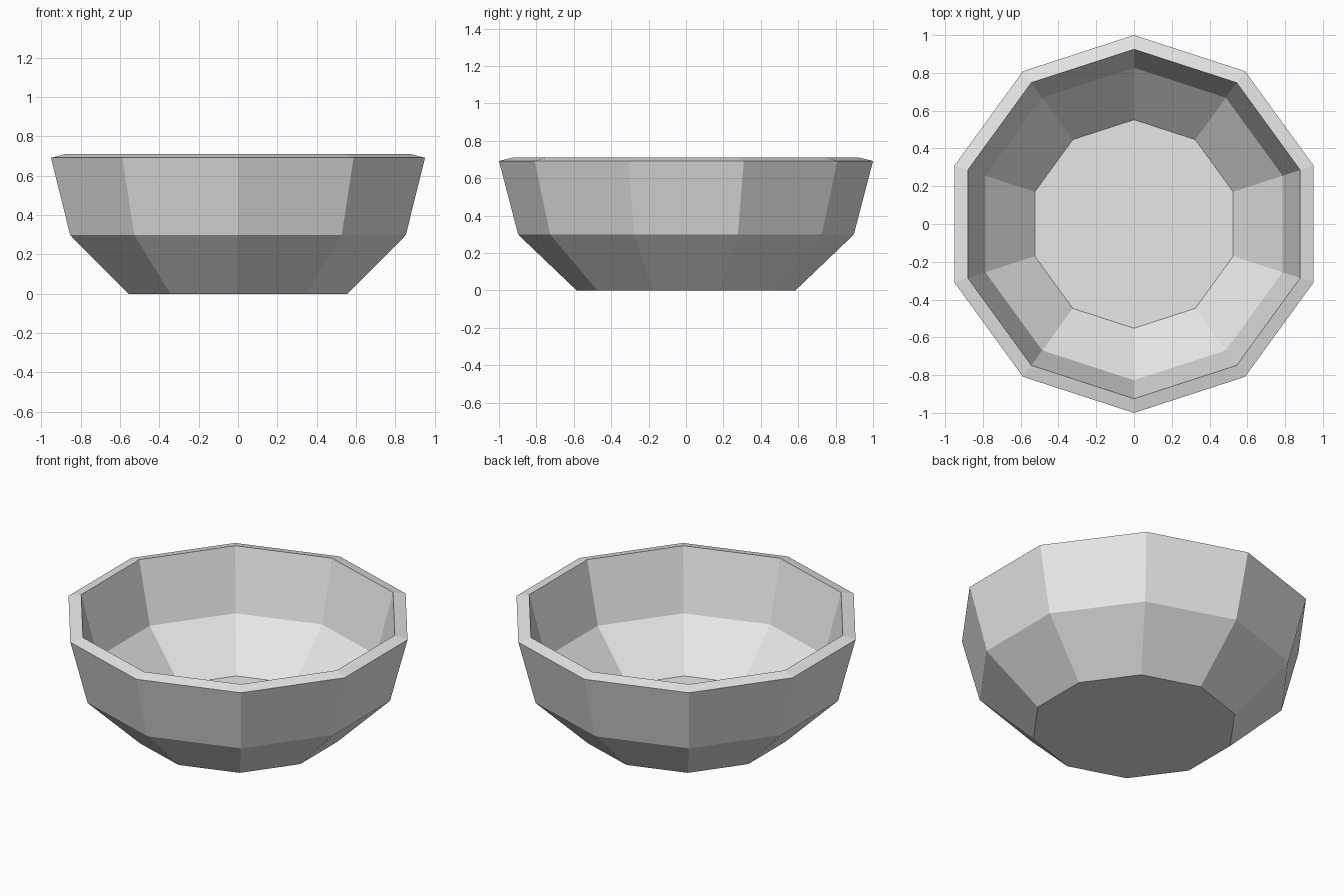
import bpy
import bmesh
from math import cos, sin, tau

SIDES = 10

# Remove the default object
cube = bpy.data.objects.get("Cube")
if cube:
    bpy.data.objects.remove(cube, do_unlink=True)


def make_material(name, colour):
    mat = bpy.data.materials.new(name)
    mat.use_nodes = True
    mat.diffuse_color = colour
    mat.node_tree.nodes["Principled BSDF"].inputs["Base Color"].default_value = colour
    return mat


def lathe(name, profile, material):
    """Turn a (radius, height) profile into a faceted solid, capped at both ends."""
    bm = bmesh.new()
    rings = []
    for radius, z in profile:
        ring = []
        for i in range(SIDES):
            angle = tau * (i / SIDES + 0.25)  # a corner points along y
            ring.append(bm.verts.new((radius * cos(angle), radius * sin(angle), z)))
        rings.append(ring)
    for low, high in zip(rings, rings[1:]):
        for i in range(SIDES):
            j = (i + 1) % SIDES
            bm.faces.new((low[i], low[j], high[j], high[i]))
    bm.faces.new(rings[0])
    bm.faces.new(rings[-1])
    bmesh.ops.recalc_face_normals(bm, faces=bm.faces)
    mesh = bpy.data.meshes.new(name)
    bm.to_mesh(mesh)
    bm.free()
    mesh.materials.append(material)
    obj = bpy.data.objects.new(name, mesh)
    bpy.context.collection.objects.link(obj)
    return obj


# Bowl: outer base, outer shoulder, outer rim, inner rim, inner shoulder, inner floor
bowl_profile = [
    (0.585, 0.0),
    (0.897, 0.298),
    (1.0, 0.692),
    (0.925, 0.71),
    (0.827, 0.335),
    (0.552, 0.073),
]
lathe("bowl", bowl_profile, make_material("light grey", (0.8, 0.8, 0.8, 1.0)))
